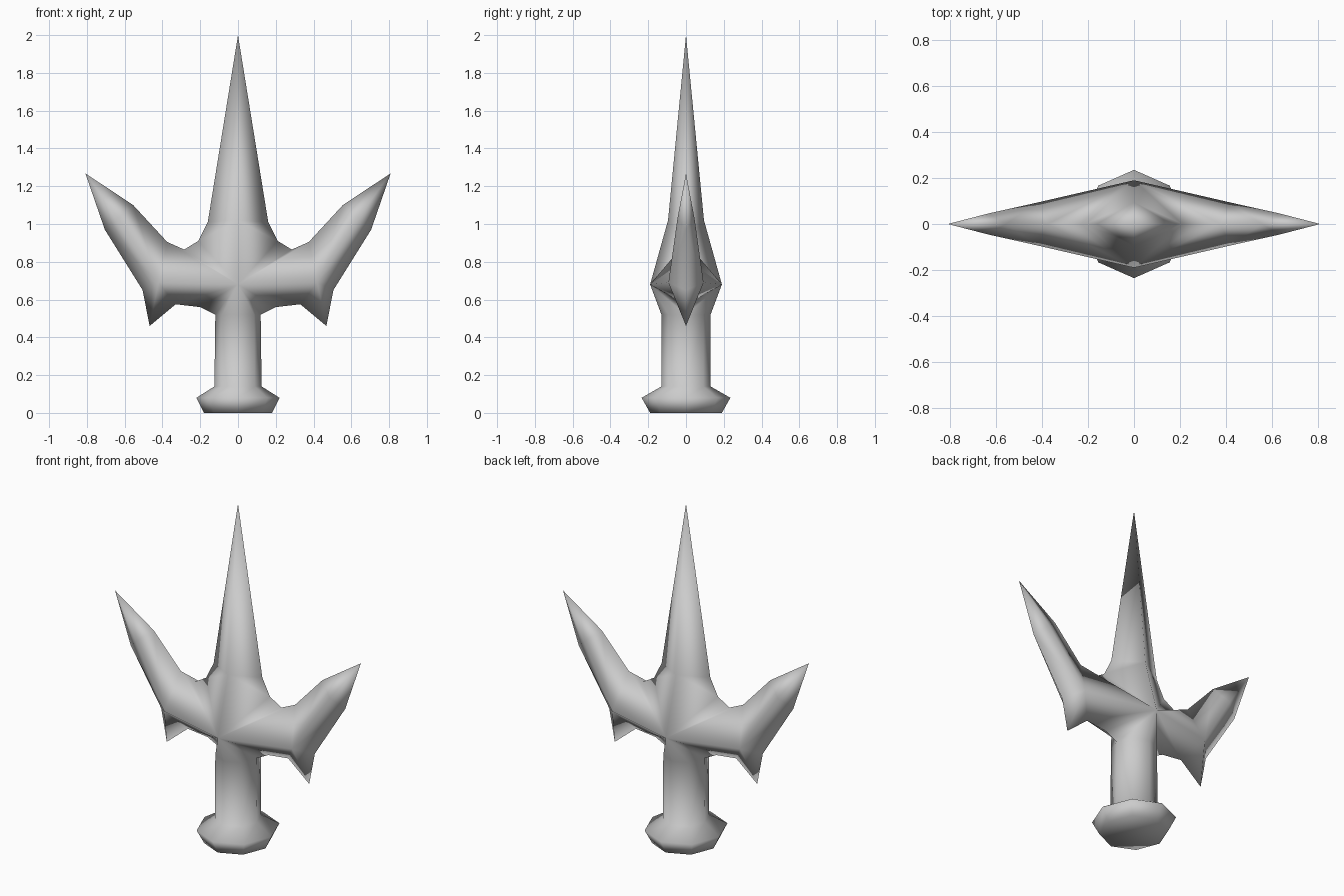
import bpy
import bmesh
import math

cube = bpy.data.objects.get("Cube")
if cube:
    bpy.data.objects.remove(cube, do_unlink=True)

steel = bpy.data.materials.new("grey steel")
steel.use_nodes = True
steel.diffuse_color = (0.6, 0.6, 0.6, 1)
steel.node_tree.nodes["Principled BSDF"].inputs["Base Color"].default_value = (0.6, 0.6, 0.6, 1)

# Handle rings from pommel base up to the collar: x radius, y radius, height
RINGS = [(0.18, 0.19, 0), (0.22, 0.235, 0.08), (0.125, 0.13, 0.14), (0.12, 0.13, 0.52)]
SIDES = 8

bm = bmesh.new()


def ring_point(ring, i):
    rx, ry, z = ring
    angle = math.tau * i / SIDES
    return rx * math.cos(angle), ry * math.sin(angle), z


def add_head_quarter(sx, sy):
    """One quarter of the head, mirrored by the signs sx and sy."""
    def point(x, y, z):
        return bm.verts.new((x * sx, y * sy, z))

    def fan(hub, *rim):
        for a, b in zip(rim, rim[1:]):
            bm.faces.new((hub, a, b))

    # Central spike
    spike_tip = point(0, 0, 2)
    spike_side = point(0.16, 0, 1.01)
    spike_ridge = point(0, -0.095, 1.02)
    boss = point(0, -0.19, 0.68)
    neck = point(0.21, 0, 0.91)
    bm.faces.new((spike_tip, spike_ridge, spike_side))
    bm.faces.new((spike_ridge, boss, neck, spike_side))

    # Arm
    valley = point(0.285, 0, 0.865)
    arm_top = point(0.375, 0, 0.905)
    arm_ridge = point(0.42, -0.093, 0.69)
    arm_low = point(0.33, 0, 0.575)
    arm_root = point(0.2, 0, 0.56)
    bm.faces.new((boss, valley, neck))
    bm.faces.new((boss, arm_ridge, arm_top, valley))
    bm.faces.new((boss, arm_root, arm_low, arm_ridge))

    # Side prong
    prong_in = point(0.555, 0, 1.1)
    prong_tip = point(0.808, 0, 1.268)
    prong_out = point(0.705, 0, 0.97)
    prong_ridge = point(0.635, -0.045, 1.03)
    elbow = point(0.505, 0, 0.65)
    bm.faces.new((arm_ridge, prong_ridge, prong_in, arm_top))
    bm.faces.new((arm_ridge, elbow, prong_out, prong_ridge))
    fan(prong_ridge, prong_out, prong_tip, prong_in)

    # Spur below the elbow
    spur = point(0.468, 0, 0.46)
    fan(arm_ridge, arm_low, spur, elbow)

    # Transition to the handle
    front, mid, side = [point(*ring_point(RINGS[-1], i)) for i in (6, 7, 8)]
    bm.faces.new((boss, mid, side, arm_root))
    bm.faces.new((boss, front, mid))


for sx in (1, -1):
    for sy in (1, -1):
        add_head_quarter(sx, sy)

# Handle and pommel
loops = [[bm.verts.new(ring_point(r, i)) for i in range(SIDES)] for r in RINGS]
for low, high in zip(loops, loops[1:]):
    for i in range(SIDES):
        j = (i + 1) % SIDES
        bm.faces.new((low[i], low[j], high[j], high[i]))
bm.faces.new(loops[0][::-1])

# Weld into one smooth body
bmesh.ops.remove_doubles(bm, verts=bm.verts, dist=0.0005)
bmesh.ops.recalc_face_normals(bm, faces=bm.faces)
for face in bm.faces:
    face.smooth = True

mesh = bpy.data.meshes.new("trident_blade_and_handle")
bm.to_mesh(mesh)
bm.free()
mesh.materials.append(steel)
trident = bpy.data.objects.new("trident_blade_and_handle", mesh)
bpy.context.collection.objects.link(trident)
